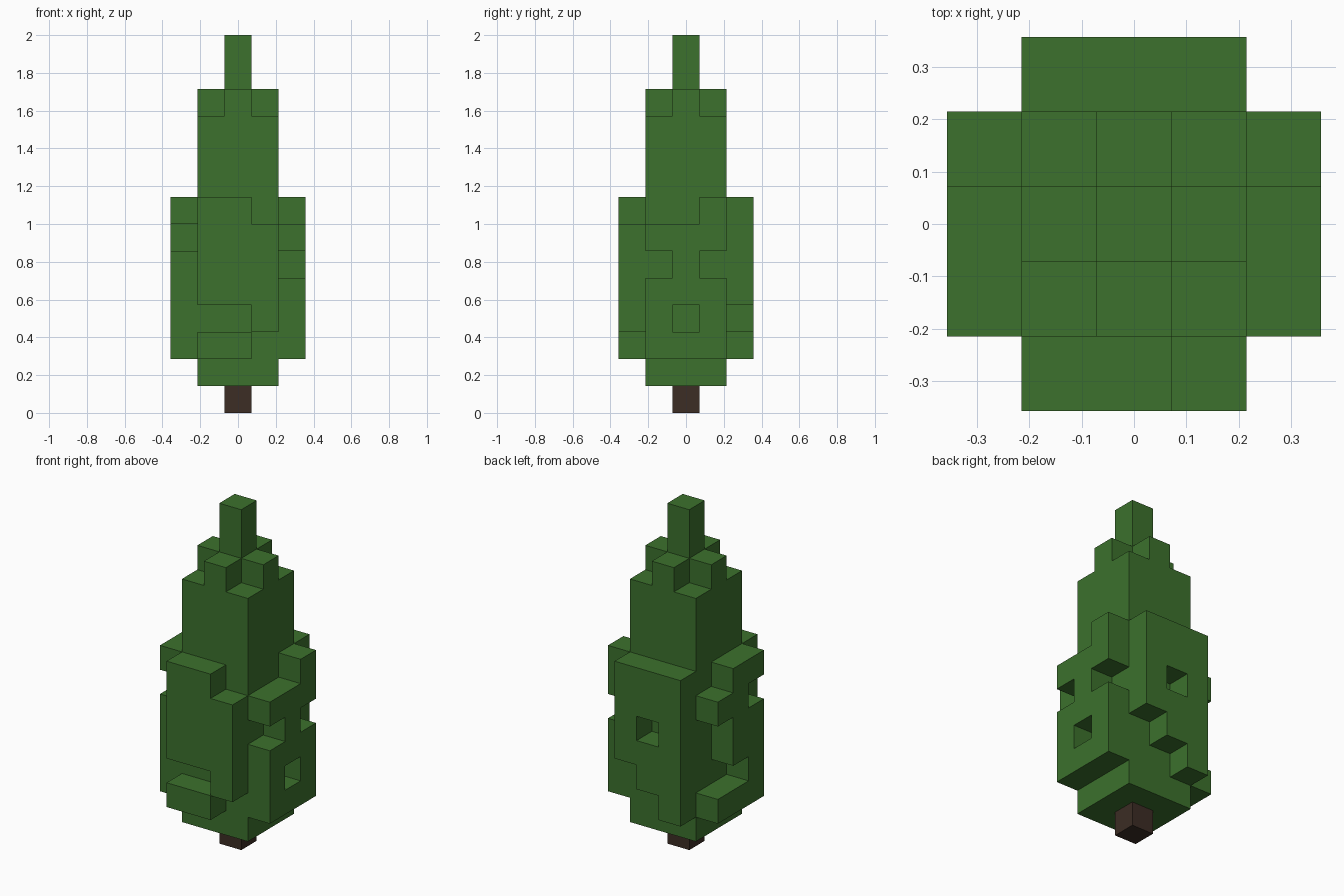
import bpy
import bmesh
import math
from mathutils import Vector

default = bpy.data.objects.get("Cube")
if default:
    bpy.data.objects.remove(default, do_unlink=True)

U = 1 / 7  # edge length of one block


def make_material(name, rgb):
    mat = bpy.data.materials.new(name)
    mat.use_nodes = True
    mat.diffuse_color = (*rgb, 1)
    bsdf = next(n for n in mat.node_tree.nodes if n.type == "BSDF_PRINCIPLED")
    bsdf.inputs["Base Color"].default_value = (*rgb, 1)
    return mat


def block_object(name, cells, mat):
    """Build a mesh from the exposed sides of a set of grid cells."""
    bm = bmesh.new()
    for cell in cells:
        for axis in range(3):
            for sign in (-1, 1):
                n = Vector((0, 0, 0))
                n[axis] = sign
                if tuple(int(c + d) for c, d in zip(cell, n)) in cells:
                    continue
                s = Vector((0, 0, 0))
                s[(axis + 1) % 3] = 1
                t = n.cross(s)
                centre = Vector(cell) + Vector((0, 0, 0.5)) + n / 2
                corners = [centre + (a * s + b * t) / 2
                           for a, b in ((-1, -1), (1, -1), (1, 1), (-1, 1))]
                bm.faces.new([bm.verts.new(c * U) for c in corners])
    bmesh.ops.remove_doubles(bm, verts=bm.verts, dist=U / 100)
    bmesh.ops.dissolve_limit(bm, angle_limit=math.radians(1),
                             verts=bm.verts, edges=bm.edges)
    mesh = bpy.data.meshes.new(name)
    bm.to_mesh(mesh)
    bm.free()
    mesh.materials.append(mat)
    obj = bpy.data.objects.new(name, mesh)
    bpy.context.collection.objects.link(obj)
    return obj


green = make_material("leaf green", (0.045, 0.165, 0.026))
brown = make_material("bark brown", (0.045, 0.026, 0.018))

# Central foliage: square column, cross-shaped shoulder, single-block tip
span = (-1, 0, 1)
foliage = {(x, y, z) for x in span for y in span for z in range(1, 11)}
foliage |= {(x, y, 11) for x in span for y in span if x * y == 0}
foliage |= {(0, 0, 12), (0, 0, 13)}

# Ragged outer layer: rows run from top to bottom, columns along +x or +y
sides = {
    "front": ("##.", "###", "###", "###", "..#", "##."),
    "back": ("###", "###", "#.#", "###", "##.", "#.."),
    "left": ("..#", "###", ".#.", "###", "#.#", "###"),
    "right": ("##.", ".##", "##.", "##.", "#..", "###"),
}
place = {
    "front": lambda i, z: (i, -2, z),
    "back": lambda i, z: (i, 2, z),
    "left": lambda i, z: (2, i, z),
    "right": lambda i, z: (-2, i, z),
}
for side, rows in sides.items():
    for r, row in enumerate(rows):
        for c, mark in enumerate(row):
            if mark == "#":
                foliage.add(place[side](c - 1, 7 - r))

block_object("foliage", foliage, green)

# Trunk
block_object("trunk", {(0, 0, 0)}, brown)
